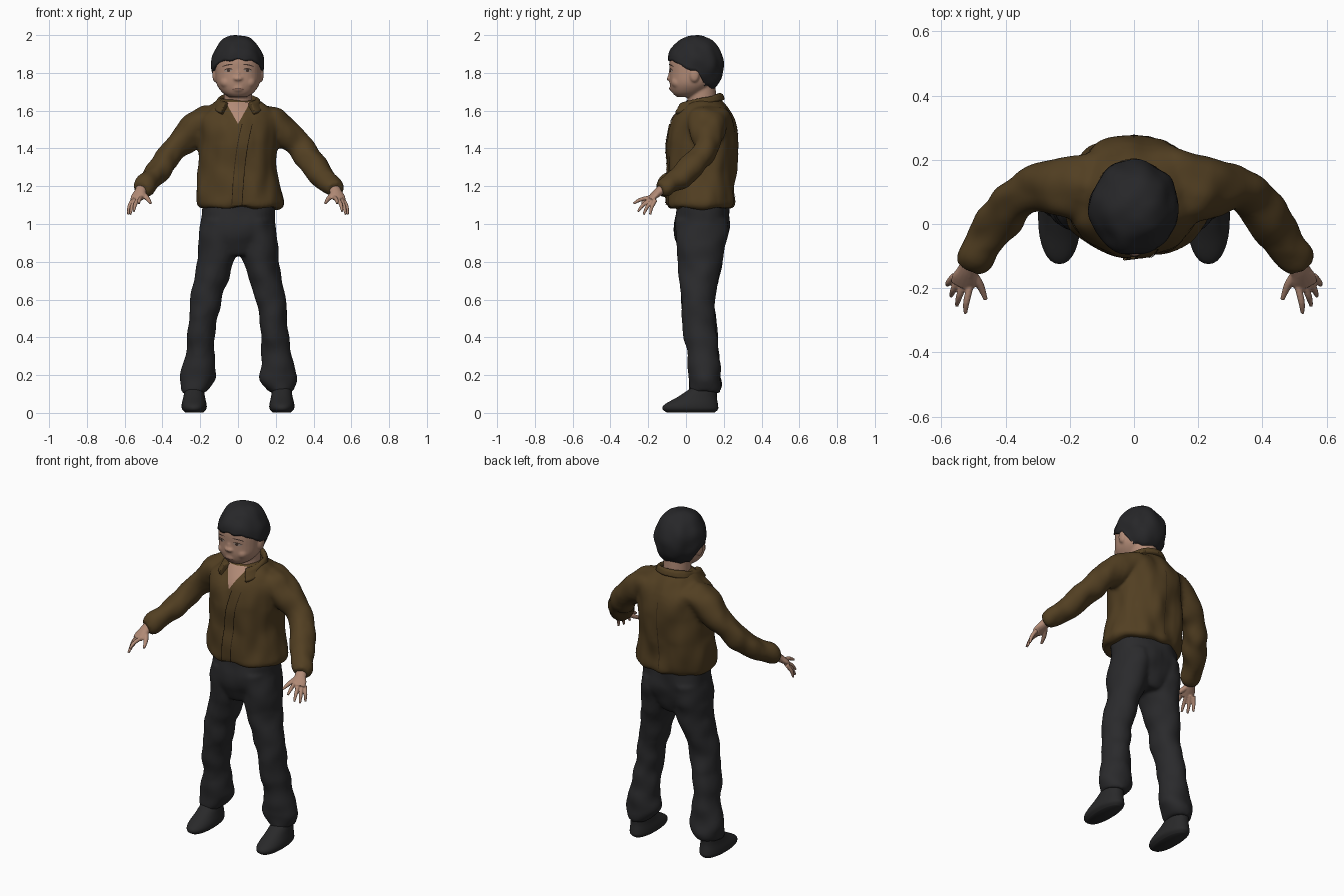
import bpy, bmesh, math
from mathutils import Vector, noise
from mathutils.bvhtree import BVHTree

if "Cube" in bpy.data.objects:
    bpy.data.objects.remove(bpy.data.objects["Cube"])


def material(name, r, g, b):
    m = bpy.data.materials.new(name)
    m.use_nodes = True
    m.diffuse_color = (r, g, b, 1)
    bsdf = m.node_tree.nodes["Principled BSDF"]
    bsdf.inputs["Base Color"].default_value = (r, g, b, 1)
    bsdf.inputs["Roughness"].default_value = 0.9
    return m


BROWN = material("jacket brown", 0.085, 0.05, 0.016)
SEAM = material("seam dark brown", 0.035, 0.02, 0.008)
CLOTH = material("trouser charcoal", 0.023, 0.023, 0.025)
LEATHER = material("shoe black", 0.022, 0.022, 0.023)
HAIR = material("hair black", 0.02, 0.02, 0.022)
SKIN = material("skin", 0.44, 0.255, 0.18)
LIP = material("lip", 0.34, 0.18, 0.13)
EYE = material("eye white", 0.34, 0.26, 0.22)
DARK = material("iris and brow", 0.055, 0.032, 0.024)


def spline(keys, steps):
    """Catmull-Rom resampling of key tuples."""
    ks = [Vector(k) for k in keys]
    ks = [ks[0]] + ks + [ks[-1]]
    out = []
    for a, b, c, d in zip(ks, ks[1:], ks[2:], ks[3:]):
        for i in range(steps):
            t = i / steps
            out.append(b + (c - a) * (t / 2) + (2 * a - 5 * b + 4 * c - d) * (t * t / 2)
                       + (3 * b - a - 3 * c + d) * (t ** 3 / 2))
    return out + [ks[-1]]


def loft(bm, keys, side=1, tube=False, sides=32, power=2.0, steps=5):
    """Closed skin through (x, y, z, radius, radius) keys."""
    pts = spline(keys, steps)
    rings = []
    for i, k in enumerate(pts):
        u, v = Vector((1, 0, 0)), Vector((0, 1, 0))
        if tube:
            t = pts[min(i + 1, len(pts) - 1)] - pts[max(i - 1, 0)]
            t = Vector(t[:3]).normalized()
            u = t.cross(Vector((0, 0, 1))).normalized()
            v = u.cross(t)
        ring = []
        for j in range(sides):
            a = math.tau * j / sides
            c, s = math.cos(a), math.sin(a)
            c = math.copysign(abs(c) ** (2 / power), c)
            s = math.copysign(abs(s) ** (2 / power), s)
            p = Vector(k[:3]) + u * c * k[3] + v * s * k[4]
            ring.append(bm.verts.new((p.x * side, p.y, max(p.z, 0))))
        rings.append(ring)
    for r, q in zip(rings, rings[1:]):
        for j in range(sides):
            n = (j + 1) % sides
            bm.faces.new((r[j], r[n], q[n], q[j]))
    bm.faces.new(rings[0])
    bm.faces.new(rings[-1])


def ball(bm, x, y, z, rx, ry, rz):
    vs = bmesh.ops.create_uvsphere(bm, u_segments=20, v_segments=12, radius=1)["verts"]
    for v in vs:
        v.co = Vector((x + v.co.x * rx, y + v.co.y * ry, z + v.co.z * rz))


def finish(bm, name, mat, voxel=0, smooth=0, folds=0, freq=(8, 8, 8)):
    """Make an object, fuse overlapping shapes, then push in cloth folds."""
    bmesh.ops.recalc_face_normals(bm, faces=bm.faces)
    me = bpy.data.meshes.new(name)
    bm.to_mesh(me)
    bm.free()
    ob = bpy.data.objects.new(name, me)
    bpy.context.collection.objects.link(ob)
    me.materials.append(mat)
    if voxel:
        m = ob.modifiers.new("fuse", "REMESH")
        m.mode, m.voxel_size = "VOXEL", voxel
        m = ob.modifiers.new("soften", "SMOOTH")
        m.iterations = smooth
        bpy.context.view_layer.objects.active = ob
        for m in list(ob.modifiers):
            bpy.ops.object.modifier_apply(modifier=m.name)
    me = ob.data
    if folds:
        moves = [v.normal * folds * noise.noise(Vector([a * f for a, f in zip(v.co, freq)]))
                 for v in me.vertices]
        for v, d in zip(me.vertices, moves):
            v.co += d
    for p in me.polygons:
        p.use_smooth = True
    me.update()
    return ob


def patch(name, target, mat, shape, front=1, lift=0.004, nu=16, nv=4):
    """Thin plate laid on the target; shape(u, v) gives x and z, v runs -1 to 1."""
    tree = BVHTree.FromPolygons([v.co for v in target.data.vertices],
                                [p.vertices[:] for p in target.data.polygons])
    bm = bmesh.new()
    grid = []
    for i in range(nu + 1):
        row = []
        for j in range(nv + 1):
            x, z = shape(i / nu, 2 * j / nv - 1)
            hit = tree.ray_cast(Vector((x, -front, z)), Vector((0, front, 0)))[0]
            if hit is None:
                hit = tree.find_nearest(Vector((x, 0, z)))[0]
            row.append(bm.verts.new((x, hit.y - front * lift, z)))
        grid.append(row)
    for r, q in zip(grid, grid[1:]):
        for j in range(nv):
            bm.faces.new((r[j], r[j + 1], q[j + 1], q[j]))
    bmesh.ops.remove_doubles(bm, verts=bm.verts, dist=0.0001)
    return finish(bm, name, mat)


def oval(cx, cz, w, h, arch=0, tilt=0):
    def shape(u, v):
        s = 2 * u - 1
        return cx + w * s, cz + h * v * math.sqrt(max(0, 1 - s * s)) - arch * s * s + tilt * s
    return shape


# Jacket body with both sleeves
bm = bmesh.new()
loft(bm, [(.012, .075, 1.085, .205, .165), (.012, .078, 1.11, .225, .18), (0, .08, 1.2, .22, .178),
          (0, .085, 1.35, .205, .183), (0, .088, 1.48, .21, .185), (0, .092, 1.56, .205, .163),
          (0, .09, 1.62, .16, .12), (0, .09, 1.66, .1, .085)], power=2.3, sides=48)
for s in (1, -1):
    loft(bm, [(.1, .115, 1.56, .11, .06), (.16, .118, 1.55, .108, .08), (.23, .115, 1.5, .094, .084),
              (.33, .105, 1.402, .068, .068), (.405, .03, 1.307, .072, .066), (.455, -.04, 1.245, .063, .06),
              (.5, -.105, 1.2, .056, .052), (.515, -.135, 1.185, .044, .04)], s, tube=True)
jacket = finish(bm, "jacket", BROWN, 0.011, 5, 0.015, (12, 12, 7))

# Open shirt neck, front placket and back seam
patch("open_neck", jacket, SKIN, lambda u, v: (v * .065 * u, 1.53 + .115 * u), lift=.006)


def placket(offset, width):
    return lambda u, v: (-.006 + .025 * u + .03 * u ** 3 + offset + width * v, 1.1 + .43 * u)


patch("placket", jacket, BROWN, placket(0, .026), lift=.006, nu=40)
for label, off in (("left", .027), ("right", -.027)):
    patch(label + "_placket_seam", jacket, SEAM, placket(off, .002), lift=.008, nu=40, nv=2)
patch("back_seam", jacket, SEAM, lambda u, v: (.002 * v, 1.12 + .4 * u), front=-1, lift=.003, nu=40, nv=2)

# Folded collar, open at the front, with drooping points
bm = bmesh.new()
rows = []
for i in range(41):
    a = math.radians(-62 + 304 * i / 40)
    ahead = max(0, -math.sin(a))
    top = 1.67 + .025 * math.sin(a)
    row = []
    for r, z in ((.08, -.05), (.087, -.012), (.097, 0), (.112 + .01 * ahead, -.008),
                 (.122 + .032 * ahead, -.035 - .025 * ahead), (.108 + .018 * ahead, -.045 - .05 * ahead)):
        row.append(bm.verts.new((r * math.cos(a) * (1 + .3 * ahead ** 2),
                                 .083 + r * math.sin(a) * (1 + .1 * ahead), top + z)))
    rows.append(row)
for r, q in zip(rows, rows[1:]):
    for j in range(len(r)):
        n = (j + 1) % len(r)
        bm.faces.new((r[j], r[n], q[n], q[j]))
bm.faces.new(rows[0])
bm.faces.new(rows[-1])
finish(bm, "collar", BROWN, 0.006, 2, 0.006, (14, 14, 14))

# Trousers
bm = bmesh.new()
loft(bm, [(0, .085, 1.13, .185, .14), (0, .085, 1.0, .2, .146), (0, .08, .92, .19, .136),
          (0, .078, .835, .11, .095)], power=2.3)
for s in (1, -1):
    loft(bm, [(.1, .085, 1.02, .095, .138), (.106, .083, .92, .1, .134), (.12, .075, .8, .097, .115),
              (.166, .062, .6, .08, .092), (.195, .076, .42, .074, .088), (.205, .095, .27, .083, .082),
              (.212, .1, .19, .098, .085), (.22, .1, .145, .084, .087), (.23, .097, .11, .064, .08)], s)
finish(bm, "trousers", CLOTH, 0.011, 3, 0.013, (9, 9, 10))

for s, label in ((1, "left"), (-1, "right")):
    # Shoe
    bm = bmesh.new()
    loft(bm, [(.232, .025, .003, .048, .128), (.232, .023, .02, .064, .147), (.232, .028, .045, .066, .141),
              (.232, .06, .085, .057, .103), (.232, .095, .13, .05, .07)], s, power=2.2)
    finish(bm, label + "_shoe", LEATHER)

    # Hand: palm, four fingers and thumb
    bm = bmesh.new()
    loft(bm, [(.508, -.115, 1.195, .03, .025), (.518, -.145, 1.17, .032, .023), (.528, -.172, 1.147, .04, .018),
              (.536, -.192, 1.13, .036, .013)], s, tube=True, sides=16)
    tips = [(.525, -.278, 1.108), (.552, -.255, 1.066), (.57, -.225, 1.05), (.582, -.19, 1.05)]
    for i, tip in enumerate(tips):
        root = Vector((.508 + .017 * i, -.185 + .008 * i, 1.142 - .005 * i))
        tip = Vector(tip)
        mid = root.lerp(tip, .55) + Vector((.004, -.004, .006))
        loft(bm, [(*root, .011, .011), (*mid, .0105, .0105), (*tip, .006, .006)], s, tube=True, sides=10)
    loft(bm, [(.51, -.15, 1.165, .018, .016), (.48, -.19, 1.135, .013, .013), (.462, -.235, 1.11, .007, .007)],
         s, tube=True, sides=10)
    finish(bm, label + "_hand", SKIN, 0.004, 1)

# Head with neck, nose, soft cheeks and ears
bm = bmesh.new()
loft(bm, [(0, .08, 1.56, .085, .08), (0, .085, 1.64, .076, .076), (0, .08, 1.76, .075, .075)])
loft(bm, [(0, .002, 1.672, .045, .05), (0, .01, 1.695, .082, .082), (0, .027, 1.74, .113, .113),
          (0, .035, 1.8, .121, .122), (0, .045, 1.87, .122, .132), (0, .05, 1.93, .105, .115),
          (0, .05, 1.965, .06, .07)], power=2.25)
ball(bm, 0, -.082, 1.77, .028, .02, .015)
ball(bm, 0, -.08, 1.79, .013, .014, .03)
ball(bm, 0, -.068, 1.72, .035, .02, .022)
for s in (1, -1):
    ball(bm, s * .06, -.038, 1.75, .036, .04, .034)
    ball(bm, s * .122, .045, 1.79, .014, .026, .04)
head = finish(bm, "head", SKIN, 0.006, 6)

# Face details
for s, label in ((1, "left"), (-1, "right")):
    patch(label + "_eye", head, EYE, oval(s * .052, 1.812, .022, .008, tilt=-.003 * s), lift=.003)
    patch(label + "_iris", head, DARK, oval(s * .05, 1.812, .009, .008), lift=.005)
    patch(label + "_eyelid", head, DARK, oval(s * .052, 1.822, .025, .003, .007, -.003 * s), lift=.004)
    patch(label + "_brow", head, DARK, oval(s * .056, 1.842, .03, .003, .004, -.006 * s), lift=.004)
    patch(label + "_nostril", head, LIP, oval(s * .012, 1.762, .006, .003), lift=.002)
patch("mouth", head, LIP, oval(0, 1.715, .032, .006, .003), lift=.003)
patch("mouth_line", head, DARK, oval(0, 1.716, .03, .0012, .003), lift=.005)

# Hair cap with a hairline that drops behind the ears
HAIRLINE = [(-1, 1.72), (-.4, 1.73), (-.05, 1.81), (.4, 1.825), (.65, 1.855), (1, 1.868)]


def hairline(d):
    for (a, za), (b, zb) in zip(HAIRLINE, HAIRLINE[1:]):
        if d <= b + 1e-6:
            return za + (zb - za) * (d - a) / (b - a)
    return HAIRLINE[-1][1]


bm = bmesh.new()
crown = bm.verts.new((0, .05, 2))
N = 72
cols = []
for i in range(N):
    a = math.tau * i / N
    c, s = math.cos(a), math.sin(a)
    low = hairline(-s) + .004 * math.sin(11 * a)
    end = math.acos((low - 1.84) / .16)
    col = []
    for k in range(1, 21):
        phi = end * min(k, 18) / 18
        r = math.sin(phi) ** .95 * (1, .95, .84)[max(0, k - 18)]
        col.append(bm.verts.new((.139 * r * c, .05 + .15 * r * s, 1.84 + .16 * math.cos(phi))))
    cols.append(col)
for i in range(N):
    p, q = cols[i], cols[(i + 1) % N]
    bm.faces.new((crown, p[0], q[0]))
    for k in range(len(p) - 1):
        bm.faces.new((p[k], p[k + 1], q[k + 1], q[k]))
finish(bm, "hair", HAIR, folds=0.01, freq=(14, 14, 14))
